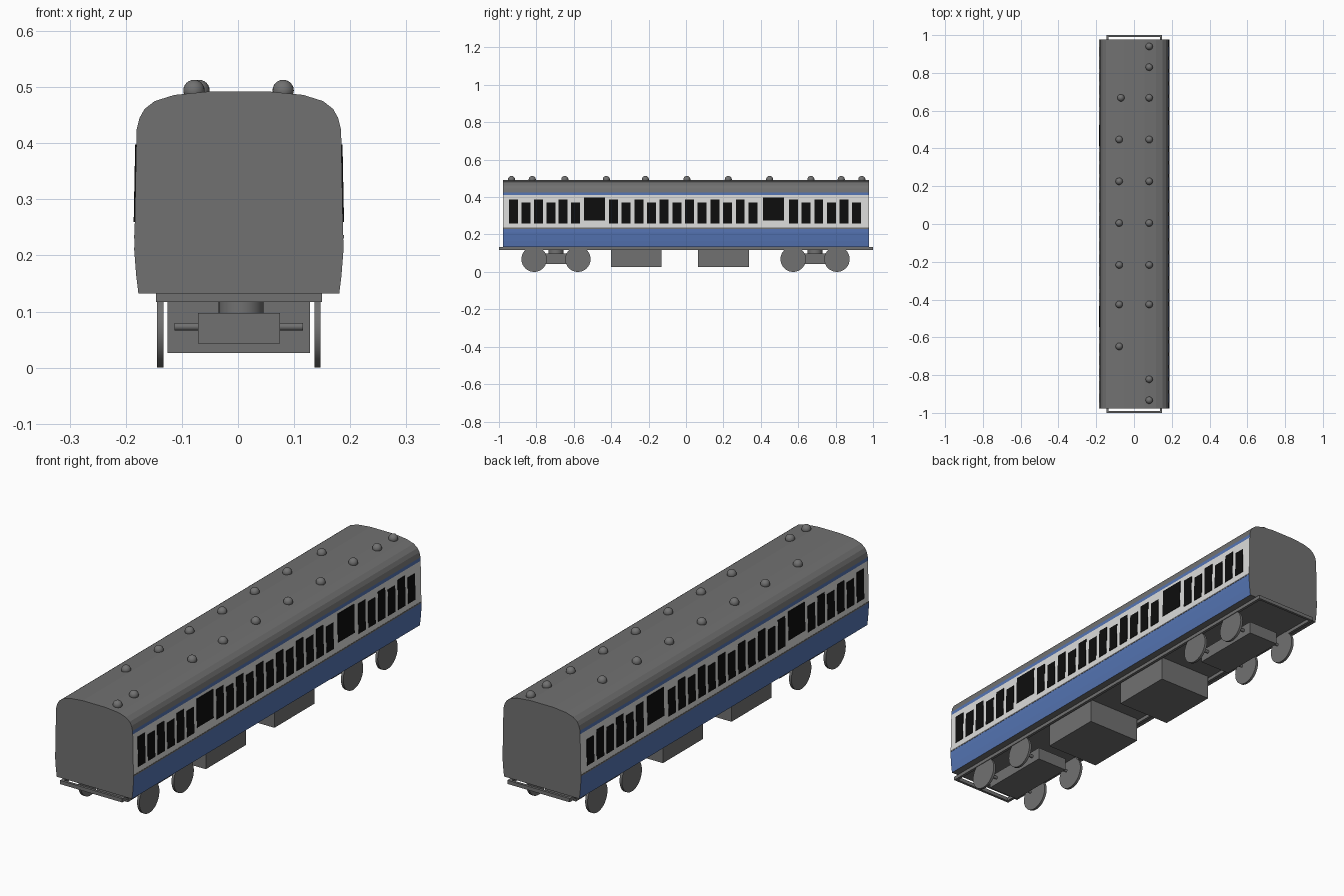
import bpy, bmesh, math
from mathutils import Matrix

if "Cube" in bpy.data.objects:
    bpy.data.objects.remove(bpy.data.objects["Cube"])

CX = 0.0015          # tiny sideways offset of the whole car
END = 0.978          # half length of the body shell


def material(name, rgb):
    m = bpy.data.materials.new(name)
    m.diffuse_color = (*rgb, 1)
    m.use_nodes = True
    m.node_tree.nodes["Principled BSDF"].inputs["Base Color"].default_value = m.diffuse_color
    return m


GREY = material("grey", (0.165, 0.165, 0.165))
BLUE = material("blue", (0.09, 0.175, 0.45))
WHITE = material("off_white", (0.72, 0.72, 0.71))
BLACK = material("window_black", (0.004, 0.004, 0.004))


def finish(name, bm, mats):
    bmesh.ops.recalc_face_normals(bm, faces=bm.faces)
    me = bpy.data.meshes.new(name)
    bm.to_mesh(me)
    bm.free()
    for m in mats:
        me.materials.append(m)
    ob = bpy.data.objects.new(name, me)
    bpy.context.collection.objects.link(ob)
    return ob


def add_box(bm, x0, x1, y0, y1, z0, z1):
    mat = Matrix.Translation((CX + (x0 + x1) / 2, (y0 + y1) / 2, (z0 + z1) / 2))
    mat = mat @ Matrix.Diagonal((x1 - x0, y1 - y0, z1 - z0, 1))
    bmesh.ops.create_cube(bm, size=1, matrix=mat)


def add_cylinder(bm, x, y, z, radius, depth, axis, segments=32):
    rot = Matrix.Rotation(math.pi / 2, 4, 'Y') if axis == 'X' else Matrix()
    bmesh.ops.create_cone(bm, cap_ends=True, segments=segments, radius1=radius,
                          radius2=radius, depth=depth,
                          matrix=Matrix.Translation((CX + x, y, z)) @ rot)


def smooth(ob):
    bpy.ops.object.select_all(action='DESELECT')
    bpy.context.view_layer.objects.active = ob
    ob.select_set(True)
    bpy.ops.object.shade_smooth_by_angle(angle=math.radians(35))


# Body shell: half profile (x, z) from floor to roof, mirrored and extruded
half = [(0.179, 0.132), (0.183, 0.165), (0.1865, 0.21), (0.186, 0.232),
        (0.184, 0.335), (0.1825, 0.41), (0.182, 0.425), (0.177, 0.445),
        (0.168, 0.461), (0.150, 0.475), (0.115, 0.486), (0.055, 0.492)]
profile = half + [(-x, z) for x, z in reversed(half)]
bm = bmesh.new()
front = [bm.verts.new((CX + x, -END, z)) for x, z in profile]
back = [bm.verts.new((CX + x, END, z)) for x, z in profile]
bm.faces.new(front)
bm.faces.new(back)
for i in range(len(profile)):
    j = (i + 1) % len(profile)
    bm.faces.new((front[i], front[j], back[j], back[i]))
bm.normal_update()
for f in bm.faces:
    c = f.calc_center_median()
    if abs(f.normal.x) > 0.9:          # side walls: blue, white, thin blue line
        if c.z < 0.232 or 0.41 < c.z < 0.425:
            f.material_index = 1
        elif c.z < 0.41:
            f.material_index = 2
finish("body_shell", bm, [GREY, BLUE, WHITE])


def wall_x(z):
    return 0.186 - (z - 0.232) * 0.0195


# Windows: thin black plates following the slope of both side walls
windows = []
for first, pitch, count in ((-0.922, 0.0664, 6), (-0.388, 0.0678, 12), (0.575, 0.0674, 6)):
    for i in range(count):
        windows.append((first + i * pitch, 0.048, 0.26, 0.388 if i % 2 == 0 else 0.372))
windows += [(-0.49, 0.112, 0.275, 0.398), (0.468, 0.112, 0.275, 0.398)]
for side, label in ((1, "right"), (-1, "left")):
    bm = bmesh.new()
    for y, w, z0, z1 in windows:
        add_box(bm, -0.0015, 0.0015, y - w / 2, y + w / 2, z0, z1)
    for v in bm.verts:
        v.co.x = CX + side * (wall_x(v.co.z) + v.co.x - CX + 0.0005)
    finish(label + "_windows", bm, [BLACK])

# Thin grey moulding between the blue and the white band
for side, label in ((1, "right"), (-1, "left")):
    bm = bmesh.new()
    x = side * 0.186
    add_box(bm, x - 0.001, x + 0.001, -END, END, 0.230, 0.236)
    finish(label + "_moulding", bm, [GREY])

# Roof vents
bm = bmesh.new()
spots = [0.668, 0.447, 0.226, 0.005, -0.217, -0.426]
vents = [(0.079, y) for y in spots + [0.94, 0.83, -0.822, -0.933]]
vents += [(-0.08, y) for y in spots[1:] + [-0.648]] + [(-0.071, spots[0])]
for x, y in vents:
    bmesh.ops.create_uvsphere(bm, u_segments=20, v_segments=12, radius=0.019,
                              matrix=Matrix.Translation((CX + x, y, 0.494)))
smooth(finish("roof_vents", bm, [GREY]))

# Underframe: perimeter rails
bm = bmesh.new()
for s in (1, -1):
    x0, x1 = sorted((s * 0.148, s * 0.136))
    add_box(bm, x0, x1, -1, 1, 0.117, 0.133)
    y0, y1 = sorted((s * 1.0, s * 0.989))
    add_box(bm, -0.148, 0.148, y0, y1, 0.117, 0.133)
finish("underframe", bm, [GREY])

# Equipment boxes under the floor
for label, y0, y1 in (("front", -0.402, -0.13), ("rear", 0.064, 0.336)):
    bm = bmesh.new()
    add_box(bm, -0.127, 0.127, y0, y1, 0.026, 0.133)
    finish(label + "_equipment_box", bm, [GREY])

# Bogies: frame, pivot, axle stubs and wheels
for label, yc in (("front", -0.695), ("rear", 0.69)):
    bm = bmesh.new()
    add_box(bm, -0.073, 0.073, yc - 0.16, yc + 0.16, 0.043, 0.097)
    finish(label + "_bogie_frame", bm, [GREY])
    bm = bmesh.new()
    add_cylinder(bm, 0.004, yc, 0.115, 0.04, 0.036, 'Z')
    smooth(finish(label + "_bogie_pivot", bm, [GREY]))
    axles, wheels = bmesh.new(), bmesh.new()
    for dy in (-0.117, 0.117):
        add_cylinder(axles, 0, yc + dy, 0.073, 0.007, 0.229, 'X', 16)
        for x in (-0.14, 0.14):
            add_cylinder(wheels, x, yc + dy, 0.068, 0.068, 0.011, 'X', 40)
    smooth(finish(label + "_axles", axles, [GREY]))
    smooth(finish(label + "_wheels", wheels, [GREY]))
